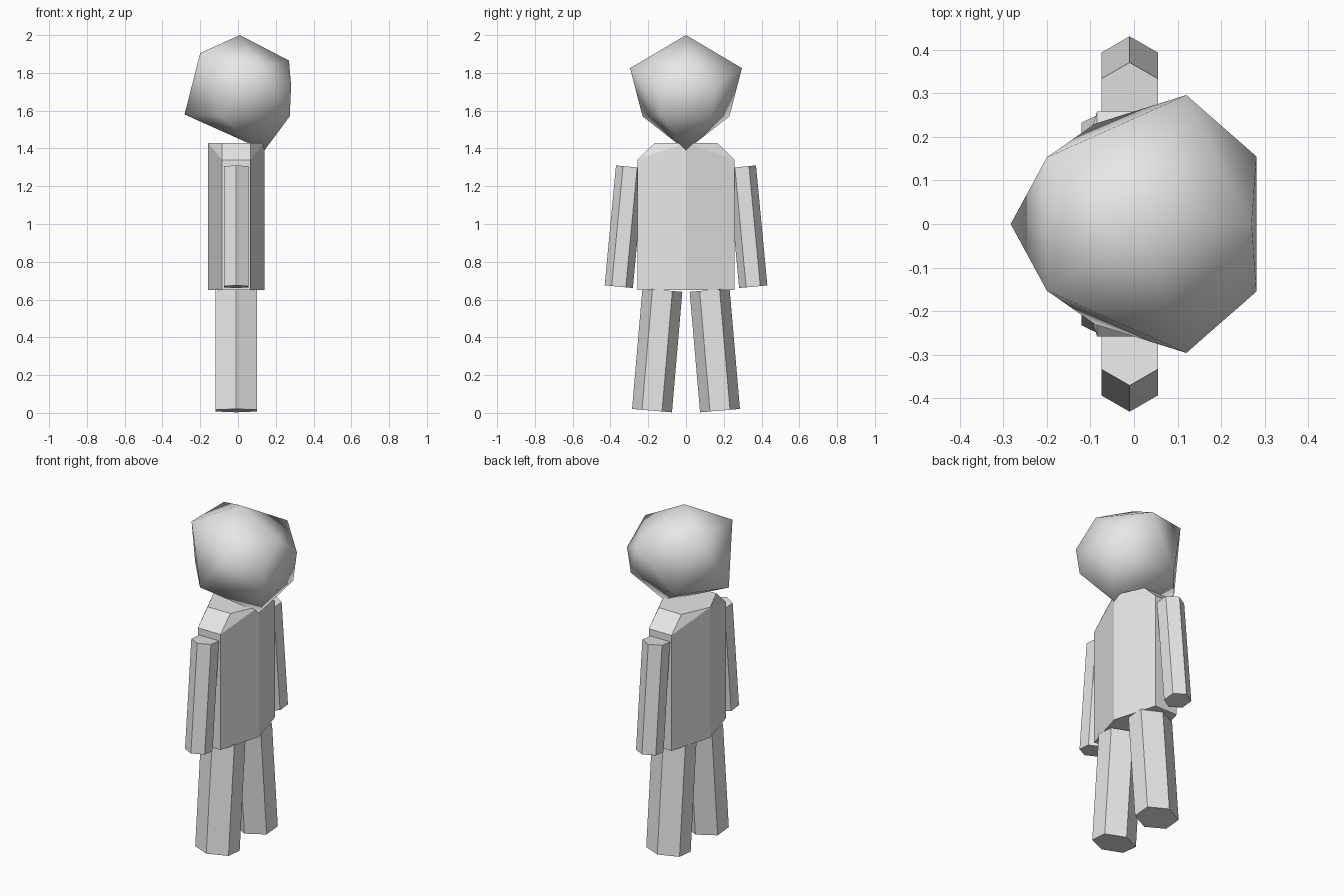
import bpy, bmesh
from math import pi, sin, cos
from mathutils import Vector

cube = bpy.data.objects.get("Cube")
if cube:
    bpy.data.objects.remove(cube, do_unlink=True)

GREY = (0.8, 0.8, 0.8, 1.0)
grey = bpy.data.materials.new("plain_grey")
grey.use_nodes = True
grey.diffuse_color = GREY
for node in grey.node_tree.nodes:
    if node.type == 'BSDF_PRINCIPLED':
        node.inputs["Base Color"].default_value = GREY

AXIS_X = -0.01  # shared centre line of torso and limbs


def finish(name, bm, smooth=False):
    bmesh.ops.recalc_face_normals(bm, faces=bm.faces[:])
    for face in bm.faces:
        face.smooth = smooth
    mesh = bpy.data.meshes.new(name)
    bm.to_mesh(mesh)
    bm.free()
    mesh.materials.append(grey)
    obj = bpy.data.objects.new(name, mesh)
    bpy.context.collection.objects.link(obj)
    return obj


def hull(name, points, smooth=False):
    bm = bmesh.new()
    for p in points:
        bm.verts.new(p)
    bmesh.ops.convex_hull(bm, input=bm.verts[:])
    if not smooth:
        bmesh.ops.dissolve_limit(bm, angle_limit=0.01, verts=bm.verts[:], edges=bm.edges[:])
    return finish(name, bm, smooth)


def limb(name, bottom, top, rx, ry):
    """Six-sided prism between two (y, z) centres, with an edge facing sideways."""
    a, b = Vector((AXIS_X, *bottom)), Vector((AXIS_X, *top))
    axis = (b - a).normalized()
    side = Vector((1, 0, 0))
    across = axis.cross(side)
    bm = bmesh.new()
    rings = [[bm.verts.new(c + side * rx * sin(i * pi / 3) + across * ry * cos(i * pi / 3))
              for i in range(6)] for c in (a, b)]
    for ring in rings:
        bm.faces.new(ring)
    for i in range(6):
        j = (i + 1) % 6
        bm.faces.new((rings[0][i], rings[0][j], rings[1][j], rings[1][i]))
    return finish(name, bm)


# Torso: flattened hexagon, narrowed at the shoulders
def hexagon(z, half_width):
    return [(AXIS_X + sx * x, sy * y, z) for sx in (-1, 1) for x, y in ((0.15, 0), (0.075, half_width))
            for sy in ((-1, 1) if y else (1,))]


hull("torso", hexagon(0.65, 0.258) + hexagon(1.34, 0.258) + hexagon(1.43, 0.165))

# Arms and legs, splayed outwards
for label, s in (("front", -1), ("back", 1)):
    limb(label + "_arm", (s * 0.356, 0.668), (s * 0.296, 1.303), 0.075, 0.075)
    limb(label + "_leg", (s * 0.18, 0.012), (s * 0.125, 0.65), 0.127, 0.106)

# Head: rough faceted ball with smooth shading, mirrored across y
half_head = [(0.01, 0, 2.0), (0.27, 0, 1.865), (-0.283, 0, 1.58), (0.14, 0, 1.39),
             (-0.2, 0.153, 1.905), (0.12, 0.296, 1.825), (0.281, 0.155, 1.73),
             (0.274, 0.13, 1.57), (-0.09, 0.23, 1.57)]
hull("head", half_head + [(x, -y, z) for x, y, z in half_head if y], smooth=True)
